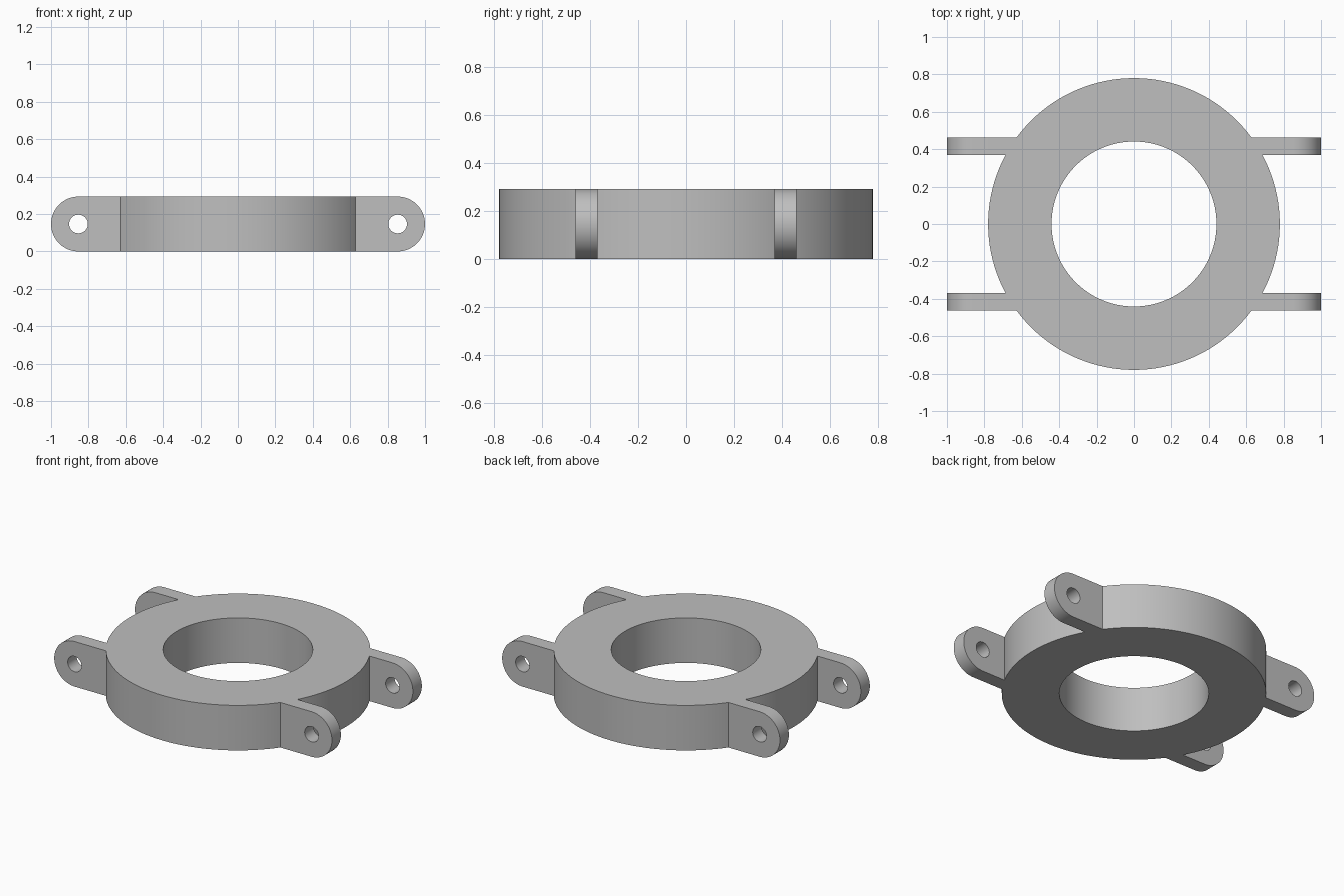
import bpy, bmesh
from math import cos, sin, pi, sqrt, radians
from mathutils import Matrix

cube = bpy.data.objects.get("Cube")
if cube:
    bpy.data.objects.remove(cube, do_unlink=True)

HEIGHT = 0.293
OUTER, INNER = 0.78, 0.441
LUG_IN, LUG_OUT = 0.37, 0.462      # lug faces, distance from the centre line
LUG_R = HEIGHT / 2
PIVOT_X, HOLE_R = 1 - LUG_R, 0.05

grey = bpy.data.materials.new("plain grey")
grey.use_nodes = True
colour = (0.52, 0.52, 0.52, 1)
grey.diffuse_color = colour
grey.node_tree.nodes["Principled BSDF"].inputs["Base Color"].default_value = colour


def finish(bm, name):
    bmesh.ops.recalc_face_normals(bm, faces=bm.faces)
    mesh = bpy.data.meshes.new(name)
    bm.to_mesh(mesh)
    bm.free()
    mesh.materials.append(grey)
    obj = bpy.data.objects.new(name, mesh)
    bpy.context.collection.objects.link(obj)
    bpy.ops.object.select_all(action="DESELECT")
    obj.select_set(True)
    bpy.context.view_layer.objects.active = obj
    bpy.ops.object.shade_smooth_by_angle(angle=radians(30))
    return obj


def loop(bm, points):
    verts = [bm.verts.new(p) for p in points]
    return [bm.edges.new((v, verts[i - 1])) for i, v in enumerate(verts)]


# Ring body: rectangular section spun about z
bm = bmesh.new()
section = loop(bm, [(INNER, 0, 0), (OUTER, 0, 0), (OUTER, 0, HEIGHT), (INNER, 0, HEIGHT)])
bmesh.ops.spin(bm, geom=bm.verts[:] + section, axis=(0, 0, 1), cent=(0, 0, 0),
               angle=2 * pi, steps=128, use_merge=True)
bmesh.ops.remove_doubles(bm, verts=bm.verts, dist=1e-4)
finish(bm, "ring_body")


def arc(radius, start, sweep, steps):
    return [(PIVOT_X + radius * cos(start + sweep * i / steps), LUG_IN,
             LUG_R + radius * sin(start + sweep * i / steps)) for i in range(steps + 1)]


# Four pierced lugs with rounded ends, their roots following the ring wall
def add_lug(name, sx, sy):
    bm = bmesh.new()
    edges = loop(bm, [(0, LUG_IN, HEIGHT), (0, LUG_IN, 0)] + arc(LUG_R, -pi / 2, pi, 32))
    edges += loop(bm, arc(HOLE_R, 0, 2 * pi, 32)[:-1])
    bmesh.ops.triangle_fill(bm, edges=edges, use_beauty=True, normal=(0, -1, 0))
    bmesh.ops.dissolve_degenerate(bm, edges=bm.edges, dist=1e-5)
    extruded = bmesh.ops.extrude_face_region(bm, geom=bm.faces[:], use_keep_orig=True)
    for v in extruded["geom"]:
        if isinstance(v, bmesh.types.BMVert):
            v.co.y = LUG_OUT
    for v in bm.verts:
        if v.co.x < 0.1:
            v.co.x = sqrt(OUTER ** 2 - v.co.y ** 2) - 0.001
    bmesh.ops.transform(bm, matrix=Matrix.Diagonal((sx, sy, 1, 1)), verts=bm.verts)
    finish(bm, name)


for side, sx in (("left", 1), ("right", -1)):
    for end, sy in (("front", -1), ("back", 1)):
        add_lug(f"{end}_{side}_lug", sx, sy)
